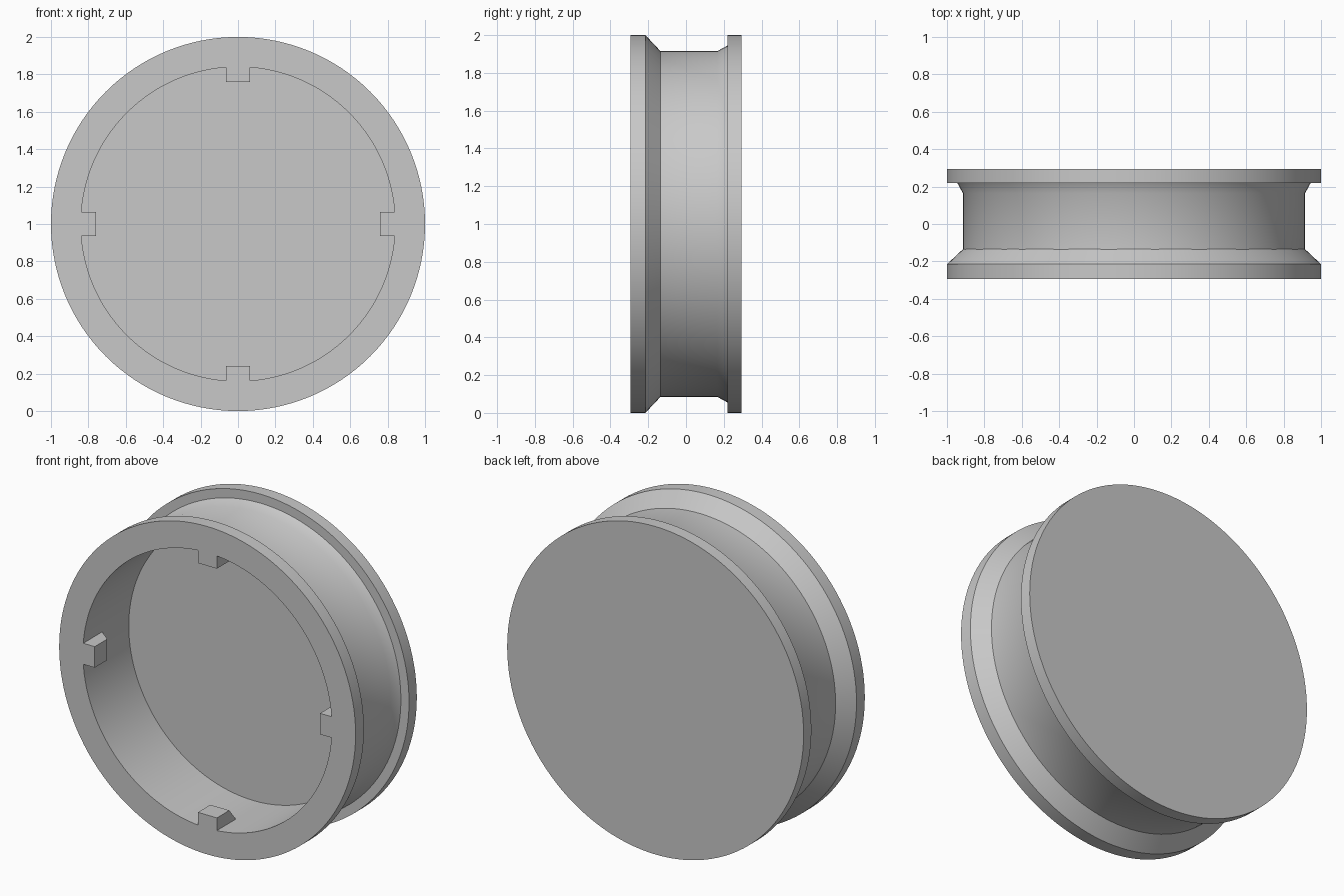
import bpy, bmesh
from math import pi, radians
from mathutils import Matrix, Vector

cube = bpy.data.objects.get("Cube")
if cube:
    bpy.data.objects.remove(cube, do_unlink=True)

FRONT, BACK, FLOOR = -0.295, 0.295, 0.147
INNER, TAB_R, TAB_HALF = 0.84, 0.76, 0.064

grey = bpy.data.materials.new("plain grey")
grey.use_nodes = True
colour = (0.58, 0.58, 0.58, 1)
grey.diffuse_color = colour
grey.node_tree.nodes["Principled BSDF"].inputs["Base Color"].default_value = colour


def make_object(name, bm):
    bmesh.ops.recalc_face_normals(bm, faces=bm.faces[:])
    mesh = bpy.data.meshes.new(name)
    bm.to_mesh(mesh)
    bm.free()
    mesh.materials.append(grey)
    obj = bpy.data.objects.new(name, mesh)
    bpy.context.collection.objects.link(obj)
    return obj


# Hollow flanged drum: (radius, y) profile spun around the y axis
profile = [(0, FLOOR), (INNER, FLOOR), (INNER, FRONT), (1, FRONT), (1, -0.215),
           (0.915, -0.135), (0.915, 0.165), (0.945, 0.22), (1, 0.22),
           (1, BACK), (0, BACK)]
bm = bmesh.new()
verts = [bm.verts.new((r, y, 1)) for r, y in profile]
edges = [bm.edges.new(pair) for pair in zip(verts, verts[1:])]
bmesh.ops.spin(bm, geom=verts + edges, cent=(0, 0, 1), axis=(0, 1, 0),
               angle=2 * pi, steps=128, use_merge=True)
bmesh.ops.remove_doubles(bm, verts=bm.verts[:], dist=1e-5)
drum = make_object("flanged_drum", bm)

# Four locking tabs with sloped backs, flush with the front rim
side = [(TAB_R, FRONT), (TAB_R, FRONT + 0.12), (INNER, FRONT + 0.185),
        (INNER + 0.03, FRONT + 0.185), (INNER + 0.03, FRONT)]
bm = bmesh.new()
for i in range(4):
    spin = Matrix.Translation((0, 0, 1)) @ Matrix.Rotation(i * pi / 2, 4, "Y")
    face = bm.faces.new([bm.verts.new(spin @ Vector((-TAB_HALF, y, r))) for r, y in side])
    across = spin.to_3x3() @ Vector((2 * TAB_HALF, 0, 0))
    new = bmesh.ops.extrude_face_region(bm, geom=[face], use_keep_orig=True)["geom"]
    bmesh.ops.translate(bm, vec=across,
                        verts=[v for v in new if isinstance(v, bmesh.types.BMVert)])
tabs = make_object("locking_tabs", bm)
tabs.hide_render = True
tabs.hide_viewport = True

# Fuse the tabs into the rim
union = drum.modifiers.new("fuse_tabs", "BOOLEAN")
union.operation = "UNION"
union.solver = "EXACT"
union.object = tabs
bpy.context.view_layer.objects.active = drum
drum.select_set(True)
bpy.ops.object.modifier_apply(modifier=union.name)
bpy.data.objects.remove(tabs, do_unlink=True)

bpy.ops.object.shade_smooth_by_angle(angle=radians(35))
